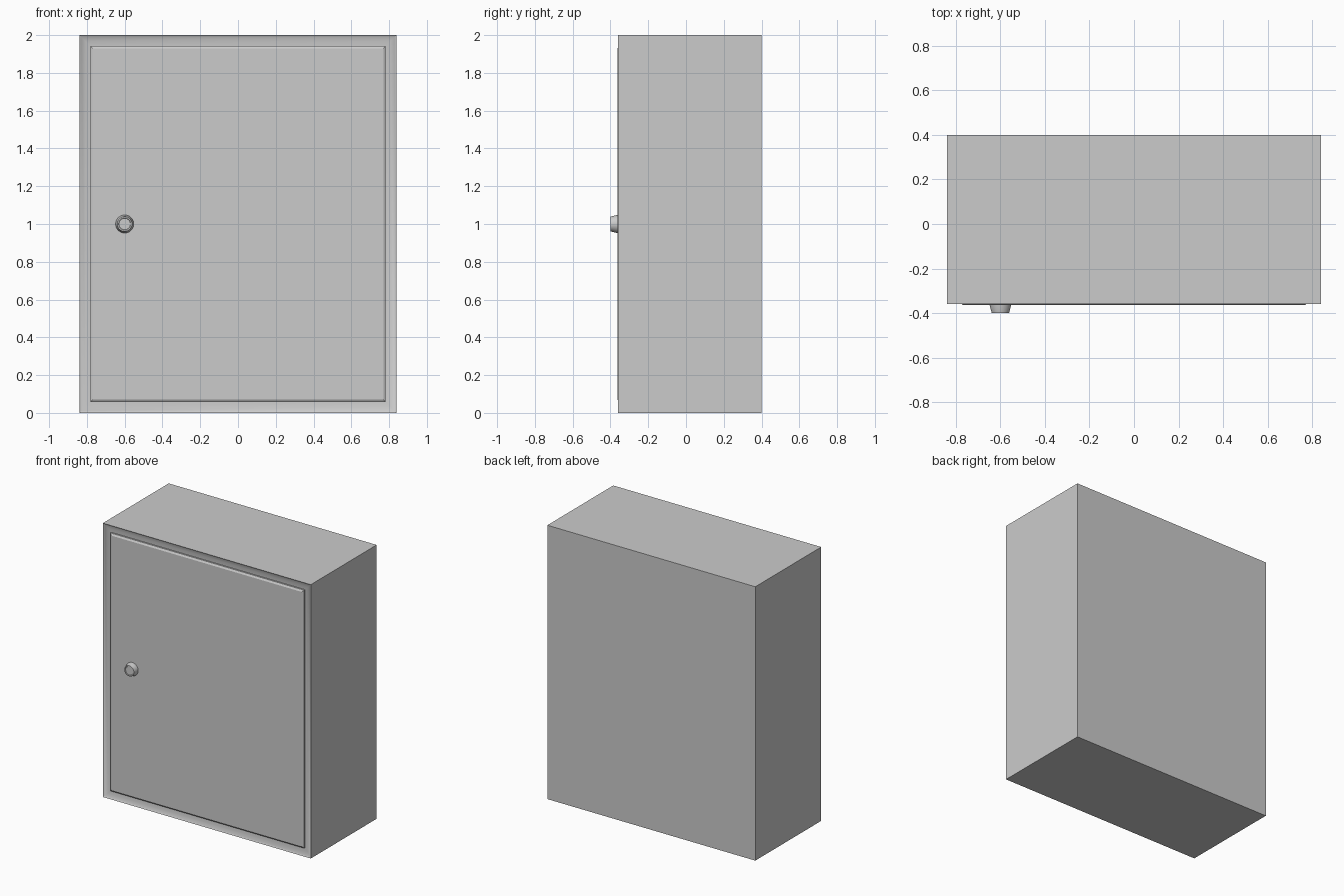
import bpy, bmesh, math

if "Cube" in bpy.data.objects:
    bpy.data.objects.remove(bpy.data.objects["Cube"])

W, H = 0.84, 2.0  # half width and height of the cabinet


def rect(inset, y):
    x, lo, hi = W - inset, inset, H - inset
    return [(-x, y, lo), (x, y, lo), (x, y, hi), (-x, y, hi)]


def circle(r, y, cx=-0.60, cz=1.0, n=32):
    return [(cx + r * math.cos(2 * math.pi * i / n), y,
             cz + r * math.sin(2 * math.pi * i / n)) for i in range(n)]


def loft(name, loops, angle=30):
    """Skin consecutive loops and cap both ends."""
    bm = bmesh.new()
    rings = [[bm.verts.new(p) for p in loop] for loop in loops]
    for a, b in zip(rings, rings[1:]):
        for i in range(len(a)):
            j = (i + 1) % len(a)
            bm.faces.new((a[i], a[j], b[j], b[i]))
    bm.faces.new(rings[0])
    bm.faces.new(rings[-1])
    bmesh.ops.recalc_face_normals(bm, faces=bm.faces[:])
    mesh = bpy.data.meshes.new(name)
    bm.to_mesh(mesh)
    bm.free()
    ob = bpy.data.objects.new(name, mesh)
    bpy.context.collection.objects.link(ob)
    bpy.ops.object.select_all(action='DESELECT')
    ob.select_set(True)
    bpy.context.view_layer.objects.active = ob
    bpy.ops.object.shade_smooth_by_angle(angle=math.radians(angle))
    return ob


# Cabinet body with a coved frame sinking towards the door
loft("cabinet_body", [rect(i, y) for i, y in (
    (0, 0.40), (0, -0.36), (0.012, -0.352), (0.032, -0.346), (0.058, -0.343))])

# Door panel with a chamfered front edge
loft("door", [rect(i, y) for i, y in (
    (0.058, -0.335), (0.058, -0.355), (0.071, -0.363))], 20)

# Tapered knob with a shallow dished front
loft("door_knob", [circle(r, y) for r, y in (
    (0.048, -0.355), (0.048, -0.365), (0.039, -0.40), (0.032, -0.40), (0.030, -0.397))])
